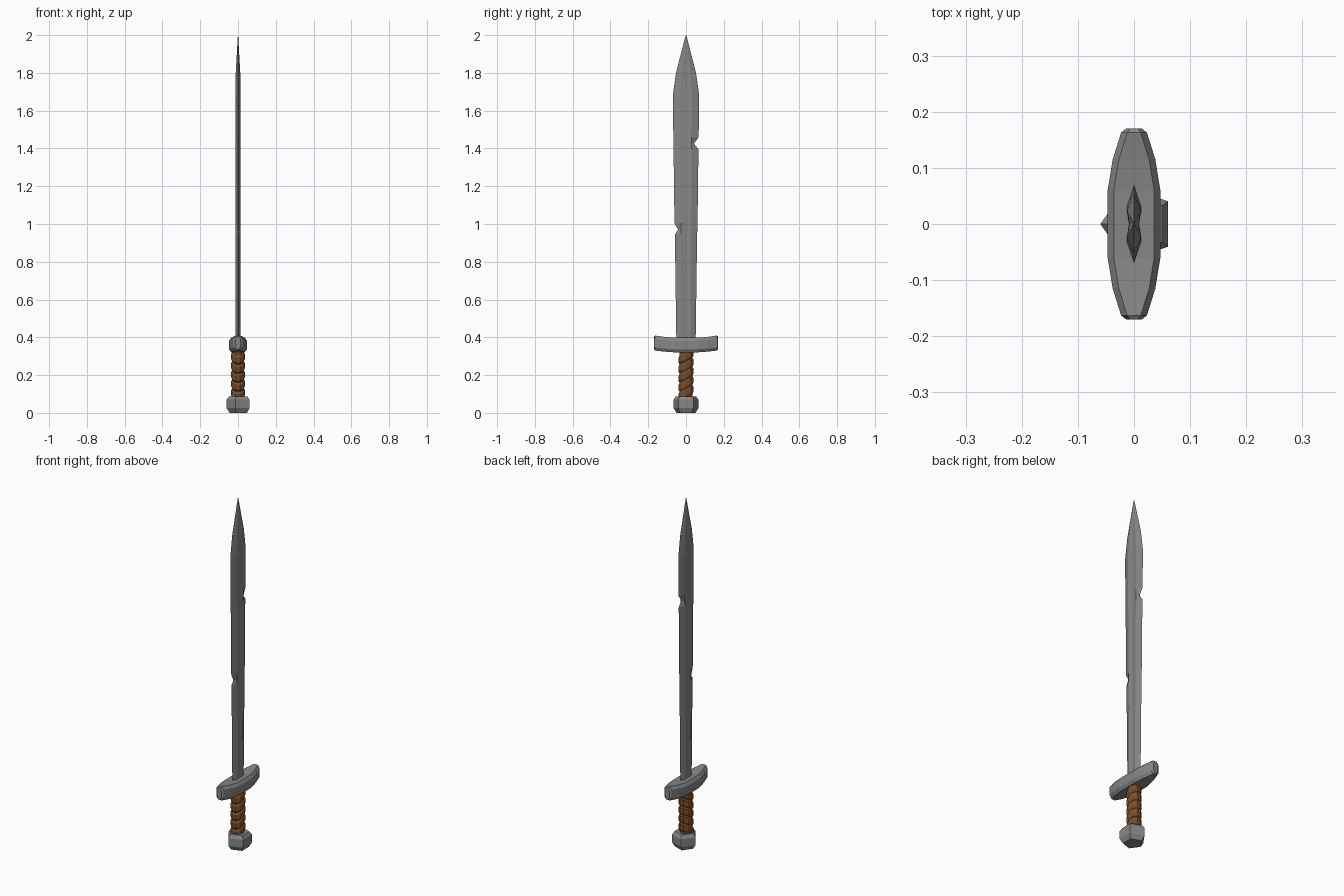
import bpy, bmesh, math

if "Cube" in bpy.data.objects:
    bpy.data.objects.remove(bpy.data.objects["Cube"])


def material(name, rgb):
    m = bpy.data.materials.new(name)
    m.diffuse_color = (*rgb, 1)
    m.use_nodes = True
    m.node_tree.nodes["Principled BSDF"].inputs["Base Color"].default_value = m.diffuse_color
    return m


steel = material("steel grey", (0.24, 0.24, 0.24))
leather = material("brown leather", (0.19, 0.075, 0.025))


def loft(name, stacks, mat):
    """Skin each stack of equal-length point rings and cap its ends."""
    bm = bmesh.new()
    for rings in stacks:
        vs = [[bm.verts.new(p) for p in r] for r in rings]
        n = len(vs[0])
        for a, b in zip(vs, vs[1:]):
            for i in range(n):
                j = (i + 1) % n
                bm.faces.new((a[i], a[j], b[j], b[i]))
        bm.faces.new(vs[0])
        bm.faces.new(vs[-1])
    bmesh.ops.remove_doubles(bm, verts=bm.verts, dist=0.00005)
    bmesh.ops.recalc_face_normals(bm, faces=bm.faces)
    me = bpy.data.meshes.new(name)
    bm.to_mesh(me)
    bm.free()
    me.materials.append(mat)
    ob = bpy.data.objects.new(name, me)
    bpy.context.collection.objects.link(ob)
    return ob


def ngon(n, rx, ry, z, cx=0, cy=0, start=0.0, tilt=0.0):
    pts = []
    for i in range(n):
        a = start + 2 * math.pi * i / n
        x, y = cx + rx * math.cos(a), cy + ry * math.sin(a)
        pts.append((x, y, z + tilt * y))
    return pts


# Blade: z, half width, half thickness, left nick, right nick
blade = [(0.37, .051, .013, 0, 0), (0.945, .059, .013, 0, 0),
         (0.97, .060, .013, .018, 0), (1.005, .061, .013, 0, 0),
         (1.395, .066, .013, 0, 0), (1.425, .067, .013, 0, .025),
         (1.46, .067, .013, 0, 0), (1.68, .070, .013, 0, 0),
         (1.80, .053, .012, 0, 0), (1.995, .003, .001, 0, 0),
         (2.0, .0004, .0002, 0, 0)]
rings = []
for z, w, t, nl, nr in blade:
    k, g = w * 0.45, t * 0.7
    rings.append([(0, nl - w, z), (t, -k, z), (g, 0, z), (t, k, z),
                  (0, w - nr, z), (-t, k, z), (-g, 0, z), (-t, -k, z)])
loft("blade", [rings], steel)

# Guard: bevelled bar, tapering and curving up toward both ends
half = [(0.06, .047), (0.115, .038), (0.163, .023), (0.17, .014)]
stations = [(-y, h) for y, h in reversed(half)] + half
rings = []
for y, h in stations:
    lift = 0.5 * y * y
    inset = 0.006 if abs(y) > 0.165 else 0
    top, bot = 0.396 + lift - inset, 0.319 + lift * 0.8 + inset
    b = min(0.011, h * 0.5)
    rings.append([(h - b, y, top), (h, y, top - .016), (h, y, bot + .016),
                  (h - b, y, bot), (b - h, y, bot), (-h, y, bot + .016),
                  (-h, y, top - .016), (b - h, y, top)])
loft("guard", [rings], steel)

# Grip: core and slanted leather wraps
loft("grip_core", [[ngon(8, .031, .036, .07, start=math.pi / 8),
                    ngon(8, .031, .036, .33, start=math.pi / 8)]], leather)
wraps = []
for i in range(5):
    z, p = 0.082 + i * 0.048, 0.048
    wraps.append([ngon(10, .036 * s, .041 * s, z + f * p, tilt=0.5)
                  for f, s in ((0, .86), (.2, 1), (.8, 1), (1, .86))])
loft("grip_wrap", wraps, leather)

# Pommel: five-sided with chamfered top and bottom
loft("pommel", [[ngon(5, .0665 * s, .069 * s, z, cx=0.0065, start=math.pi)
                 for z, s in ((0, .76), (.025, 1), (.07, 1), (.088, .8))]], steel)
